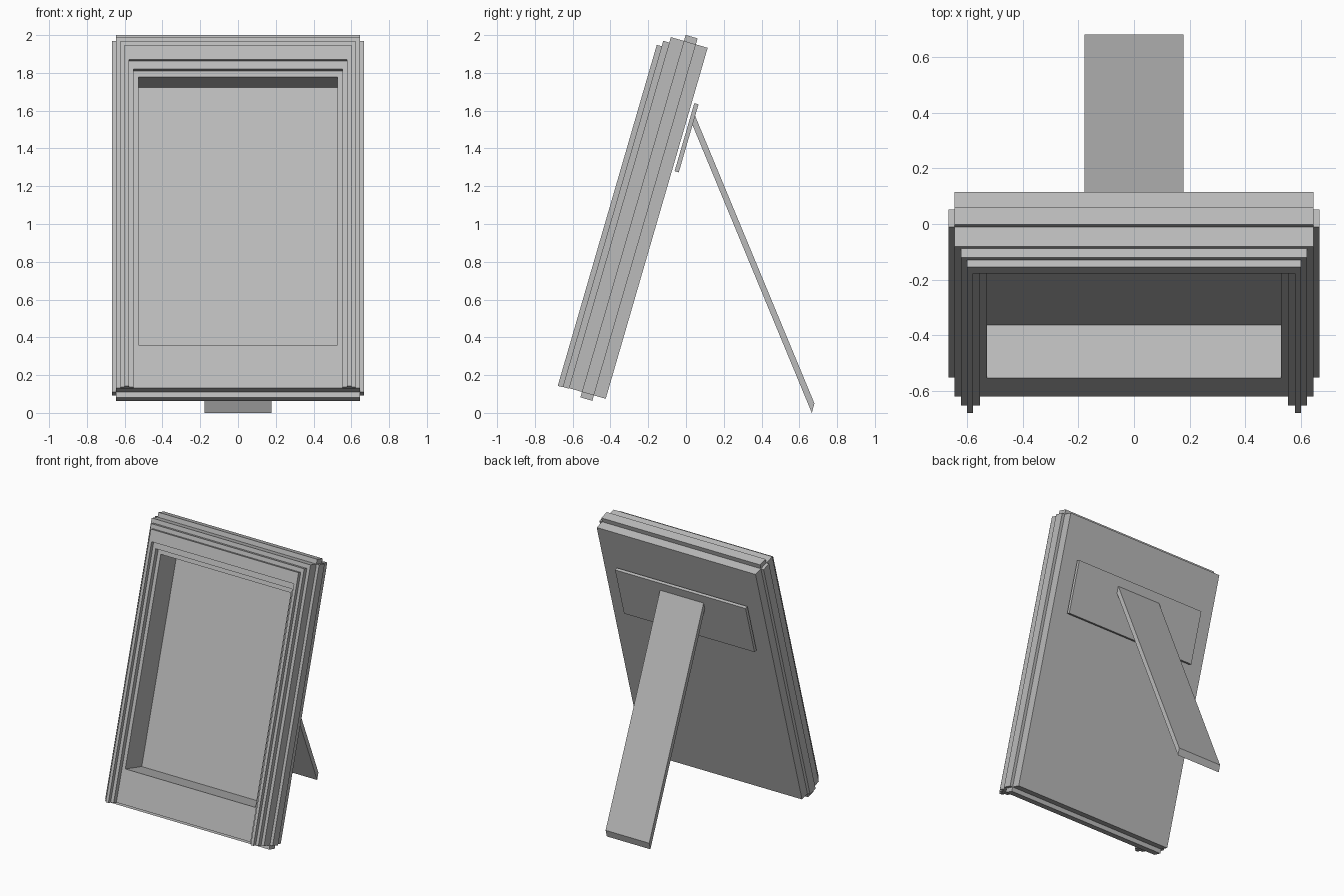
import bpy
import bmesh
import math
from mathutils import Matrix, Vector

if "Cube" in bpy.data.objects:
    bpy.data.objects.remove(bpy.data.objects["Cube"])

grey = bpy.data.materials.new("plain_grey")
grey.use_nodes = True
grey.diffuse_color = (0.5, 0.5, 0.5, 1)
grey.node_tree.nodes["Principled BSDF"].inputs["Base Color"].default_value = (0.5, 0.5, 0.5, 1)

# Leaning frame space: x across, y depth towards the back, z up the frame
LEAN = Matrix.Rotation(math.radians(-16.2), 4, "X")


def finish(name, bm, matrix):
    bmesh.ops.recalc_face_normals(bm, faces=bm.faces)
    mesh = bpy.data.meshes.new(name)
    bm.to_mesh(mesh)
    bm.free()
    mesh.transform(matrix)
    mesh.materials.append(grey)
    obj = bpy.data.objects.new(name, mesh)
    bpy.context.collection.objects.link(obj)
    return obj


def extrude(name, faces, start, vector, matrix=LEAN):
    """Extrude outline polygons, given as 3D points, along a vector."""
    bm = bmesh.new()
    for points in faces:
        bm.faces.new([bm.verts.new(Vector(p) + Vector(start)) for p in points])
    bmesh.ops.remove_doubles(bm, verts=bm.verts, dist=0.0001)
    result = bmesh.ops.extrude_face_region(bm, geom=bm.faces[:], use_keep_orig=True)
    moved = [g for g in result["geom"] if isinstance(g, bmesh.types.BMVert)]
    bmesh.ops.translate(bm, verts=moved, vec=Vector(vector))
    return finish(name, bm, matrix)


def rect(half, low, high):
    return [(-half, 0, low), (half, 0, low), (half, 0, high), (-half, 0, high)]


def slab(name, x0, x1, low, high, front, back):
    pts = [(x0, 0, low), (x1, 0, low), (x1, 0, high), (x0, 0, high)]
    return extrude(name, [pts], (0, front, 0), (0, back - front, 0))


def arch(name, outer, inner, low, top, under, front, back):
    """Three-sided trim, open along the bottom."""
    pts = [(-outer, 0, low), (-outer, 0, top), (outer, 0, top), (outer, 0, low),
           (inner, 0, low), (inner, 0, under), (-inner, 0, under), (-inner, 0, low)]
    return extrude(name, [pts], (0, front, 0), (0, back - front, 0))


LOW, HIGH, HALF = -0.047, 1.888, 0.645
FRONT, BACK = -0.632, -0.429

# Main frame with its rectangular opening
outer, inner = rect(HALF, LOW, HIGH), rect(0.528, 0.19, 1.667)
ring = [(outer[i], outer[(i + 1) % 4], inner[(i + 1) % 4], inner[i]) for i in range(4)]
extrude("frame_body", ring, (0, FRONT, 0), (0, BACK - FRONT, 0))

# Thin panel closing the opening
slab("back_panel", -0.528, 0.528, 0.19, 1.667, BACK - 0.004, BACK)

# Raised band on the four outer edges
band = (-0.56, -0.494)
slab("top_band", -HALF, HALF, HIGH, 1.921, *band)
slab("bottom_band", -HALF, HALF, -0.077, LOW, *band)
for side, sign in (("left", 1), ("right", -1)):
    slab(side + "_band", sign * HALF, sign * 0.667, LOW, HIGH, *band)

# Stepped trim on the front
arch("lower_trim", 0.622, 0.554, -0.05, 1.858, 1.702, -0.665, FRONT)
arch("upper_trim", 0.6, 0.578, -0.052, 1.828, 1.746, -0.692, -0.665)

# Plate behind the frame that carries the stand
slab("hinge_plate", -0.53, 0.53, 1.212, 1.587, -0.415, -0.392)

# Stand leg, with its ends cut parallel to the plate
leg = [(0, 0.048, 1.573), (0, 0.68, 0.05), (0, 0.666, 0), (0, 0.034, 1.525)]
extrude("stand_leg", [leg], (-0.177, 0, 0), (0.354, 0, 0), Matrix.Identity(4))
